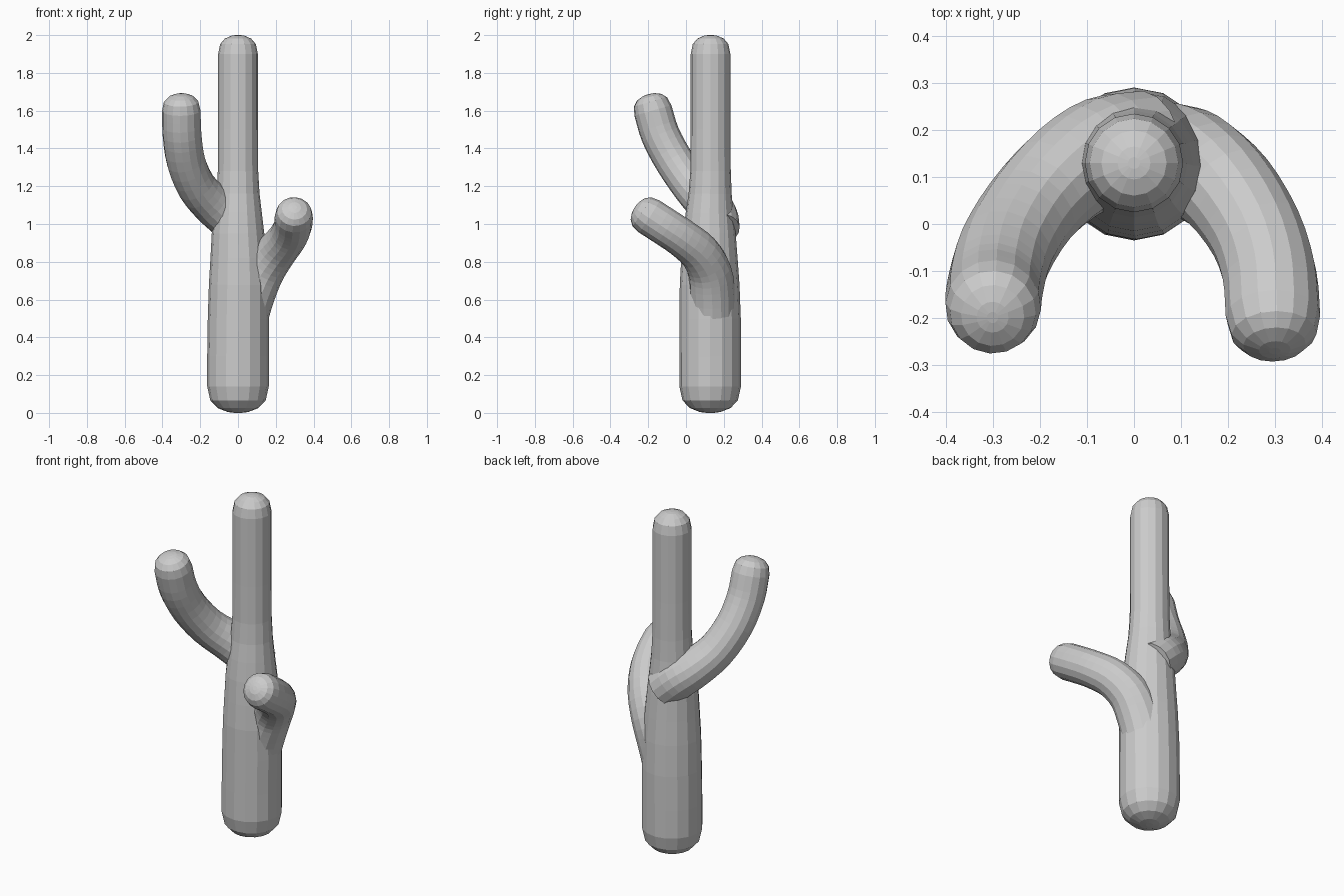
import bpy, bmesh, math
from mathutils import Vector

if "Cube" in bpy.data.objects:
    bpy.data.objects.remove(bpy.data.objects["Cube"])

SIDES = 16


def catmull(pts, steps):
    """Smooth a list of (x, y, z, radius) points."""
    p = [Vector(q) for q in pts]
    p = [2 * p[0] - p[1]] + p + [2 * p[-1] - p[-2]]
    out = []
    for i in range(1, len(p) - 2):
        a, b, c, d = p[i - 1:i + 3]
        for s in range(steps):
            t = s / steps
            out.append(0.5 * (2 * b + (c - a) * t + (2 * a - 5 * b + 4 * c - d) * t * t
                              + (3 * b - a - 3 * c + d) * t ** 3))
    return out + [p[-2]]


def cap(point, direction, length):
    """Rounded, slightly squared end beyond a path point."""
    rings = []
    for deg in (28, 52, 74):
        a = math.radians(deg)
        pos = point.to_3d() + direction * length * math.sin(a) ** 0.85
        rings.append(Vector((*pos, point.w * math.cos(a) ** 0.85)))
    tip = point.to_3d() + direction * length
    rings.append(Vector((*tip, point.w * 0.12)))
    return rings


def limb(name, pts, steps, start_cap, end_cap):
    path = catmull(pts, steps) if steps > 1 else [Vector(q) for q in pts]
    d0 = (path[0].to_3d() - path[1].to_3d()).normalized()
    d1 = (path[-1].to_3d() - path[-2].to_3d()).normalized()
    if start_cap:
        path = cap(path[0], d0, start_cap)[::-1] + path
    path += cap(path[-1], d1, end_cap)
    bm = bmesh.new()
    rings, old, side = [], None, None
    for i, p in enumerate(path):
        a, b = path[max(i - 1, 0)], path[min(i + 1, len(path) - 1)]
        tan = (b.to_3d() - a.to_3d()).normalized()
        if old is None:
            side = Vector((1, 0, 0)) - tan * tan.x
        else:
            side = old.rotation_difference(tan) @ side
        side = (side - tan * side.dot(tan)).normalized()
        up, old = tan.cross(side), tan
        ring = []
        for k in range(SIDES):
            t = 2 * math.pi * k / SIDES
            ring.append(bm.verts.new(p.to_3d() + p.w * (side * math.cos(t) + up * math.sin(t))))
        rings.append(ring)
    for r, s in zip(rings, rings[1:]):
        for k in range(SIDES):
            j = (k + 1) % SIDES
            bm.faces.new((r[k], r[j], s[j], s[k]))
    bm.faces.new(rings[0][::-1])
    bm.faces.new(rings[-1])
    bmesh.ops.recalc_face_normals(bm, faces=bm.faces)
    mesh = bpy.data.meshes.new(name)
    bm.to_mesh(mesh)
    bm.free()
    ob = bpy.data.objects.new(name, mesh)
    bpy.context.collection.objects.link(ob)
    return ob


# Trunk: thick lower part narrowing above the arms
trunk = limb("cactus", [
    (0, .128, .14, .163), (0, .128, .3, .163), (.002, .128, .5, .162),
    (.004, .125, .68, .158), (.003, .124, .82, .149), (0, .124, .95, .139),
    (0, .125, 1.06, .126), (0, .128, 1.16, .114), (0, .13, 1.28, .107),
    (0, .13, 1.5, .105), (0, .13, 1.7, .105), (0, .13, 1.9, .105)], 1, .14, .1)

# Tall arm on the left, curving forward then up
left_arm = limb("left_arm", [
    (.02, .17, .97, .115), (-.06, .155, 1.045, .118), (-.14, .11, 1.11, .111),
    (-.22, .03, 1.2, .104), (-.275, -.06, 1.33, .103), (-.296, -.135, 1.47, .103),
    (-.3, -.175, 1.6, .102)], 3, 0, .09)

# Short arm on the right, reaching forward
right_arm = limb("right_arm", [
    (.035, .14, .5, .122), (.075, .138, .63, .122), (.13, .125, .75, .116),
    (.2, .07, .85, .108), (.26, -.02, .925, .102), (.289, -.11, .985, .101),
    (.296, -.195, 1.04, .101)], 3, 0, .09)

# Fuse the arms into the trunk
bpy.context.view_layer.objects.active = trunk
for arm in (left_arm, right_arm):
    mod = trunk.modifiers.new("fuse", 'BOOLEAN')
    mod.operation = 'UNION'
    mod.solver = 'EXACT'
    mod.object = arm
    bpy.ops.object.modifier_apply(modifier=mod.name)
    bpy.data.objects.remove(arm)
